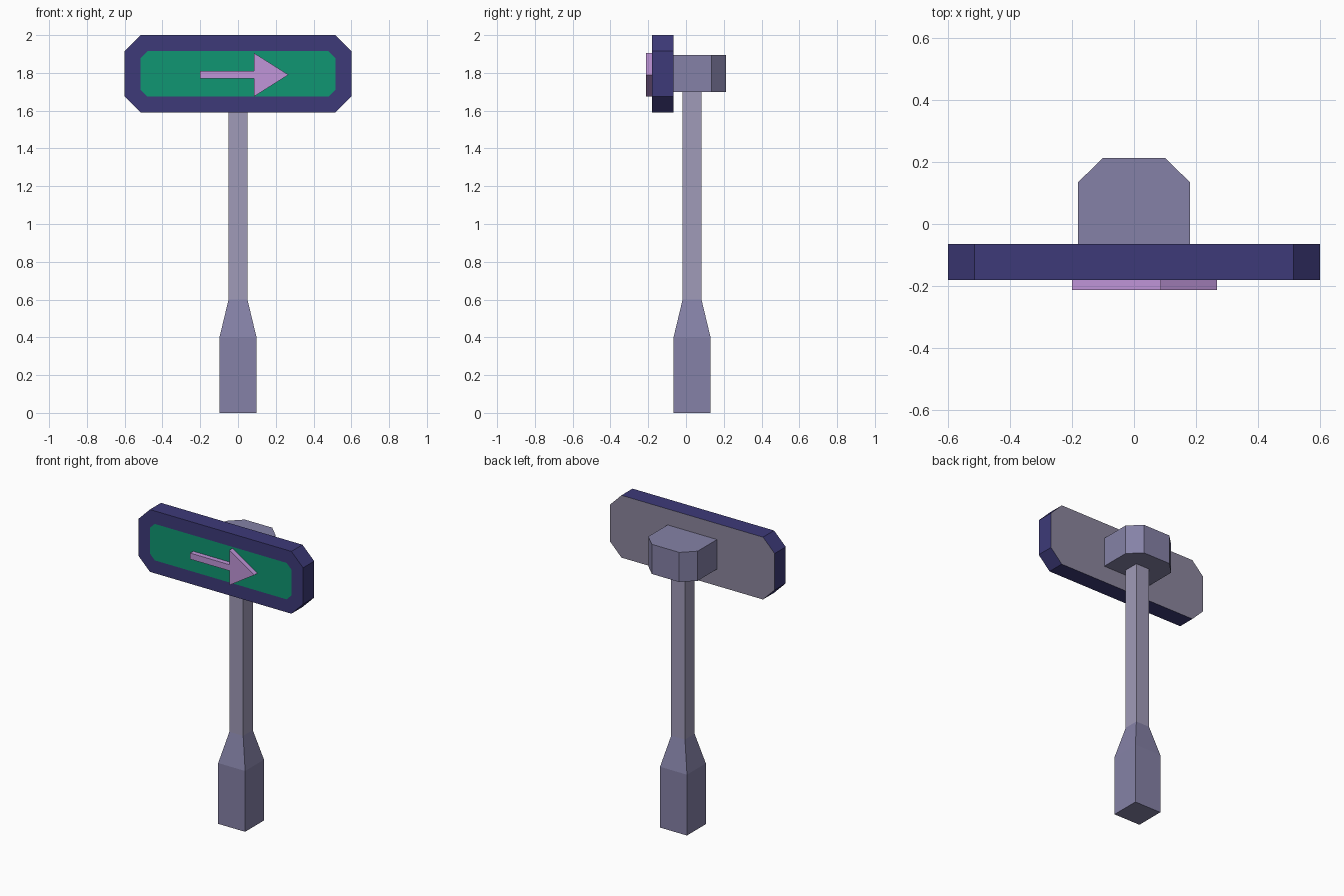
import bpy, bmesh
from mathutils import Vector

if "Cube" in bpy.data.objects:
    bpy.data.objects.remove(bpy.data.objects["Cube"])


def material(name, rgb):
    m = bpy.data.materials.new(name)
    m.diffuse_color = (*rgb, 1)
    m.use_nodes = True
    m.node_tree.nodes["Principled BSDF"].inputs["Base Color"].default_value = m.diffuse_color
    return m


navy = material("navy", (0.047, 0.042, 0.190))
green = material("green", (0.005, 0.305, 0.168))
lilac = material("lilac", (0.527, 0.301, 0.686))
pole_grey = material("pole_grey", (0.352, 0.328, 0.480))
base_grey = material("base_grey", (0.235, 0.222, 0.385))
back_grey = material("back_grey", (0.260, 0.240, 0.340))


def finish(name, bm, *mats):
    bmesh.ops.recalc_face_normals(bm, faces=bm.faces)
    me = bpy.data.meshes.new(name)
    bm.to_mesh(me)
    bm.free()
    for m in mats:
        me.materials.append(m)
    ob = bpy.data.objects.new(name, me)
    bpy.context.collection.objects.link(ob)
    return ob


def extrude(points, offset):
    """Solid made by extruding a closed outline."""
    bm = bmesh.new()
    face = bm.faces.new([bm.verts.new(p) for p in points])
    new = bmesh.ops.extrude_face_region(bm, geom=[face], use_keep_orig=True)["geom"]
    bmesh.ops.translate(bm, vec=Vector(offset),
                        verts=[v for v in new if isinstance(v, bmesh.types.BMVert)])
    bmesh.ops.recalc_face_normals(bm, faces=bm.faces)
    return bm


def square_loft(sections, cy):
    """Square column through (half width, z) sections."""
    bm = bmesh.new()
    rings = [[bm.verts.new((sx * h, cy + sy * h, z))
              for sx, sy in ((-1, -1), (1, -1), (1, 1), (-1, 1))] for h, z in sections]
    for a, b in zip(rings, rings[1:]):
        for i in range(4):
            j = (i + 1) % 4
            bm.faces.new((a[i], a[j], b[j], b[i]))
    bm.faces.new(rings[0])
    bm.faces.new(rings[-1])
    return bm


# Sign board: chamfered plate, green inset on the front, grey back
w, z0, z1, c = 0.6, 1.59, 2.0, 0.085
outline = [(-w + c, z0), (w - c, z0), (w, z0 + c), (w, z1 - c),
           (w - c, z1), (-w + c, z1), (-w, z1 - c), (-w, z0 + c)]
bm = extrude([(x, -0.18, z) for x, z in outline], (0, 0.115, 0))
front = min(bm.faces, key=lambda f: f.calc_center_median().y)
back = max(bm.faces, key=lambda f: f.calc_center_median().y)
back.material_index = 2
bmesh.ops.inset_region(bm, faces=[front], thickness=0.085, use_even_offset=True)
front.material_index = 1
finish("sign_board", bm, navy, green, back_grey)

# Raised arrow
cz = 1.79
arrow = [(-0.2, -0.02), (0.085, -0.02), (0.085, -0.115), (0.267, 0),
         (0.085, 0.115), (0.085, 0.02), (-0.2, 0.02)]
finish("arrow", extrude([(x, -0.212, cz + z) for x, z in arrow], (0, 0.032, 0)), lilac)

# Mounting bracket behind the board
bracket = [(-0.18, -0.065), (0.18, -0.065), (0.18, 0.135),
           (0.1, 0.213), (-0.1, 0.213), (-0.18, 0.135)]
finish("mounting_bracket", extrude([(x, y, 1.7) for x, y in bracket], (0, 0, 0.195)), base_grey)

# Post and its tapered foot
finish("post", square_loft([(0.05, 0.6), (0.05, 1.7)], 0.032), pole_grey)
finish("post_foot", square_loft([(0.098, 0), (0.098, 0.4), (0.05, 0.6)], 0.032), base_grey)
